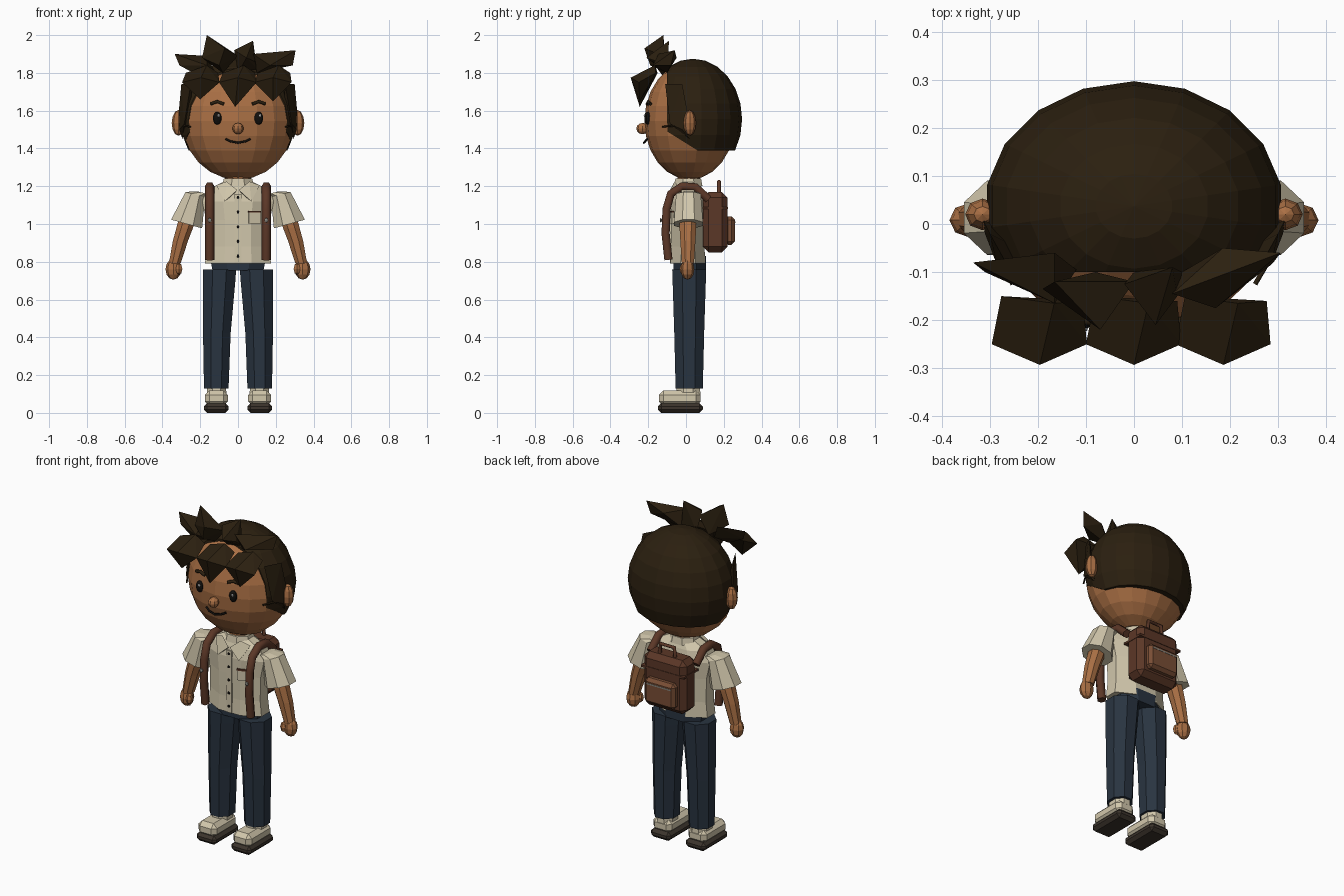
import bpy, bmesh
from math import pi, sin, cos
from mathutils import Vector, Matrix

cube = bpy.data.objects.get("Cube")
if cube:
    bpy.data.objects.remove(cube)


def colour(name, r, g, b):
    m = bpy.data.materials.new(name)
    m.use_nodes = True
    m.diffuse_color = (r, g, b, 1)
    bsdf = m.node_tree.nodes["Principled BSDF"]
    bsdf.inputs["Base Color"].default_value = (r, g, b, 1)
    bsdf.inputs["Roughness"].default_value = 0.9
    return m


SKIN = colour("warm skin", .40, .16, .058)
HAIR = colour("dark hair", .024, .014, .005)
CREAM = colour("cream cloth", .64, .57, .41)
DENIM = colour("navy denim", .022, .034, .052)
LEATHER = colour("brown leather", .105, .038, .02)
TAN = colour("light leather", .19, .075, .035)
SOLE = colour("dark sole", .045, .034, .025)
BLACK = colour("black", .006, .005, .004)
WHITE = colour("white", .8, .8, .78)
METAL = colour("grey metal", .25, .24, .21)


def finish(name, bm, mat):
    bmesh.ops.recalc_face_normals(bm, faces=bm.faces)
    me = bpy.data.meshes.new(name)
    bm.to_mesh(me)
    bm.free()
    me.materials.append(mat)
    ob = bpy.data.objects.new(name, me)
    bpy.context.collection.objects.link(ob)
    return ob


def loft_mesh(rings, n, flat=True, tilt=0):
    """Skin horizontal elliptical rings (x, y, z, rx, ry) into a closed tube."""
    bm = bmesh.new()
    grow = 1 / cos(pi / n) if flat else 1
    start = pi / 2 + (pi / n if flat else 0)
    loops = []
    for x, y, z, rx, ry in rings:
        loop = []
        for i in range(n):
            a = start + 2 * pi * i / n
            dx = rx * grow * cos(a)
            loop.append(bm.verts.new((x + dx, y + ry * grow * sin(a), z + tilt * dx)))
        loops.append(loop)
    for a, b in zip(loops, loops[1:]):
        for i in range(n):
            j = (i + 1) % n
            bm.faces.new((a[i], a[j], b[j], b[i]))
    bm.faces.new(loops[0])
    bm.faces.new(loops[-1])
    return bm


def loft(name, rings, mat, n=8, tilt=0):
    return finish(name, loft_mesh(rings, n, True, tilt), mat)


def ball_mesh(c, r, n=18, rows=12):
    rings = []
    for k in range(rows + 1):
        a = -pi / 2 + pi * k / rows
        s = max(cos(a), 1e-4)
        rings.append((c[0], c[1], c[2] + r[2] * sin(a), r[0] * s, r[1] * s))
    bm = loft_mesh(rings, n, False)
    bmesh.ops.remove_doubles(bm, verts=bm.verts, dist=2e-4)
    return bm


def ball(name, c, r, mat, n=8, rows=6):
    return finish(name, ball_mesh(c, r, n, rows), mat)


def box(name, c, size, mat, bevel=0, rot=(0, 0, 0)):
    bm = bmesh.new()
    bmesh.ops.create_cube(bm, size=1)
    bmesh.ops.scale(bm, vec=size, verts=bm.verts)
    if bevel:
        bmesh.ops.bevel(bm, geom=bm.edges[:], offset=bevel, segments=1, affect='EDGES')
    ob = finish(name, bm, mat)
    ob.location, ob.rotation_euler = c, rot
    return ob


def hull(name, pts, mat):
    bm = bmesh.new()
    for p in pts:
        bm.verts.new(p)
    out = bmesh.ops.convex_hull(bm, input=bm.verts[:])
    bmesh.ops.delete(bm, geom=[v for v in bm.verts if not v.link_faces], context='VERTS')
    return finish(name, bm, mat)


def tube(name, pts, radius, mat):
    cu = bpy.data.curves.new(name, 'CURVE')
    cu.dimensions = '3D'
    cu.bevel_depth, cu.bevel_resolution, cu.use_fill_caps = radius, 1, True
    sp = cu.splines.new('POLY')
    sp.points.add(len(pts) - 1)
    for p, co in zip(sp.points, pts):
        p.co = (*co, 1)
    cu.materials.append(mat)
    ob = bpy.data.objects.new(name, cu)
    bpy.context.collection.objects.link(ob)
    return ob


# Head and face
ball("head", (0, .02, 1.545), (.3, .24, .31), SKIN, 18, 12)
ball("nose", (0, -.23, 1.505), (.03, .033, .03), SKIN)
loft("neck", [(0, .015, 1.17, .065, .06), (0, .015, 1.28, .065, .06)], SKIN, 10)
tube("mouth", [(x, -.222 + .016 * (x / .065) ** 2, 1.43 + .02 * (x / .065) ** 2)
               for x in (-.065, -.04, 0, .04, .065)], .006, BLACK)

# Hair cap, cut open over the face and nape
bm = ball_mesh((0, .037, 1.555), (.31, .26, .32))
for co, no in (((0, 0, 1.39), (0, 0, 1)), ((0, -.1, 1.5), (0, 1, 0)), ((0, -.1, 1.49), (0, .1, .16))):
    geom = bm.verts[:] + bm.edges[:] + bm.faces[:]
    cut = bmesh.ops.bisect_plane(bm, geom=geom, plane_co=co, plane_no=no, clear_inner=True)
    rim = [e for e in cut["geom_cut"] if isinstance(e, bmesh.types.BMEdge)]
    bmesh.ops.edgeloop_fill(bm, edges=rim)
finish("hair_cap", bm, HAIR)

# Fringe locks: root edge, wide middle, pointed tip
for side, cx, tip_x, tip_z in (("right", -.196, -.2, 1.66), ("middle", 0, -.015, 1.62), ("left", .186, .185, 1.65)):
    hull("fringe_lock_" + side, [
        (cx - .08, -.15, 1.8), (cx + .09, -.16, 1.8), (cx + .03, -.165, 1.84),
        (cx - .1, -.25, 1.75), (cx + .098, -.25, 1.75), (cx, -.293, 1.775),
        (tip_x, -.245, tip_z)], HAIR)

# Swept tufts on top
tufts = {
    "tuft_right": [(-.335, -.08, 1.9), (-.31, -.1, 1.84), (-.165, -.06, 1.89), (-.12, -.095, 1.8),
                   (-.165, -.165, 1.84), (-.2, -.12, 1.78)],
    "tuft_mid_right": [(-.165, -.12, 2), (-.19, -.135, 1.88), (0, -.12, 1.89), (-.07, -.22, 1.93),
                       (-.1, -.19, 1.84), (-.08, -.1, 1.8)],
    "tuft_mid_left": [(.08, -.09, 1.97), (-.02, -.125, 1.92), (.045, -.21, 1.88), (0, -.1, 1.8),
                      (.1, -.1, 1.82), (.09, -.15, 1.86)],
    "tuft_left": [(.305, -.06, 1.92), (.29, -.08, 1.84), (.185, -.05, 1.88), (.08, -.145, 1.9),
                  (.17, -.175, 1.84), (.1, -.1, 1.8)]}
for name, pts in tufts.items():
    hull(name, pts, HAIR)

# Torso, collar and trouser waist
loft("shirt_body", [(0, .01, z, rx, ry) for z, rx, ry in (
    (.79, .175, .092), (.88, .165, .088), (1.02, .168, .09), (1.12, .19, .09),
    (1.18, .165, .078), (1.225, .075, .06))], CREAM)
loft("collar_band", [(0, .012, 1.2, .085, .075), (0, .012, 1.24, .075, .068)], CREAM)
loft("trouser_waist", [(0, .02, .755, .135, .085), (0, .02, .83, .15, .085)], DENIM)
box("button_placket", (0, -.081, .975), (.035, .008, .37), CREAM)
for i in range(5):
    ball("button_%d" % i, (0, -.088, .83 + .078 * i), (.008, .006, .008), BLACK, 6, 4)
box("chest_pocket", (.088, -.078, 1.035), (.065, .01, .065), CREAM, 0, (0, 0, .3))
box("chest_pocket_trim", (.088, -.08, 1.065), (.067, .012, .009), LEATHER, 0, (0, 0, .3))

for s, side in ((1, "left"), (-1, "right")):
    # Face halves
    ball(side + "_eye", (.11 * s, -.203, 1.56), (.024, .018, .034), BLACK, 10, 8)
    ball(side + "_eye_glint", (.11 * s + .007, -.219, 1.574), (.007, .005, .008), WHITE, 6, 4)
    tube(side + "_brow", [(.075 * s, -.205, 1.635), (.11 * s, -.2, 1.648), (.145 * s, -.188, 1.636)], .009, HAIR)
    ball(side + "_ear", (.315 * s, .02, 1.535), (.036, .033, .068), SKIN)
    hull(side + "_sideburn", [(x * s, y, z) for x, y, z in (
        (.25, -.11, 1.74), (.3, -.02, 1.74), (.315, .01, 1.58), (.295, .02, 1.45),
        (.31, -.02, 1.5), (.285, -.085, 1.53), (.24, -.05, 1.6))], HAIR)
    tube(side + "_sideburn_wisp", [(.29 * s, -.06, 1.52), (.252 * s, -.125, 1.515)], .005, HAIR)
    # Collar flap
    hull(side + "_collar_flap", [(x * s, y, z) for x, y, z in (
        (.004, -.085, 1.18), (.06, -.06, 1.225), (.115, -.045, 1.205), (.07, -.092, 1.12),
        (.02, -.06, 1.16), (.1, -.05, 1.18))], CREAM)
    # Sleeve, arm and hand
    loft(side + "_sleeve", [(.185 * s, .013, 1.165, .03, .05), (.226 * s, .013, 1.155, .052, .065),
                            (.272 * s, .013, 1, .082, .077)], CREAM, 8, .28 * s)
    loft(side + "_arm", [(.262 * s, .01, 1.05, .045, .044), (.282 * s, .01, .98, .044, .044),
                         (.305 * s, .01, .91, .04, .04), (.335 * s, .01, .79, .031, .032)], SKIN)
    ball(side + "_hand", (.342 * s, .008, .76), (.042, .036, .055), SKIN)
    ball(side + "_thumb", (.312 * s, -.012, .762), (.02, .022, .032), SKIN, 6, 4)
    # Leg and shoe
    loft(side + "_trouser_leg", [(.115 * s, .017, .13, .065, .072), (.112 * s, .017, .42, .073, .079),
                                 (.1 * s, .017, .7, .086, .088), (.098 * s, .017, .76, .088, .09)], DENIM)
    loft(side + "_sock", [(.113 * s, .012, .09, .052, .065), (.113 * s, .012, .135, .05, .062)], CREAM)
    box(side + "_shoe", (.115 * s, -.033, .078), (.122, .222, .082), CREAM, .024)
    box(side + "_sole", (.115 * s, -.03, .026), (.132, .238, .052), SOLE, .018)
    # Shoulder strap
    tube(side + "_strap", [(.15 * s, y, z) for y, z in (
        (-.093, .81), (-.108, .95), (-.103, 1.08), (-.08, 1.16), (-.02, 1.2), (.05, 1.195), (.12, 1.13))],
        .025, LEATHER)
    ball(side + "_strap_ring", (.15 * s, -.133, 1.02), (.012, .006, .012), METAL, 6, 4)

# Backpack
box("backpack", (0, .155, 1.01), (.28, .13, .32), LEATHER, .03)
box("backpack_pocket", (0, .232, .965), (.2, .055, .15), TAN, .018)
box("backpack_pocket_zip", (0, .257, 1.01), (.165, .008, .008), METAL)
box("backpack_lid_seam", (0, .155, 1.085), (.286, .136, .012), LEATHER)
tube("backpack_handle", [(-.05, .175, 1.16), (-.045, .175, 1.225), (.045, .175, 1.225), (.05, .175, 1.16)],
     .011, LEATHER)
